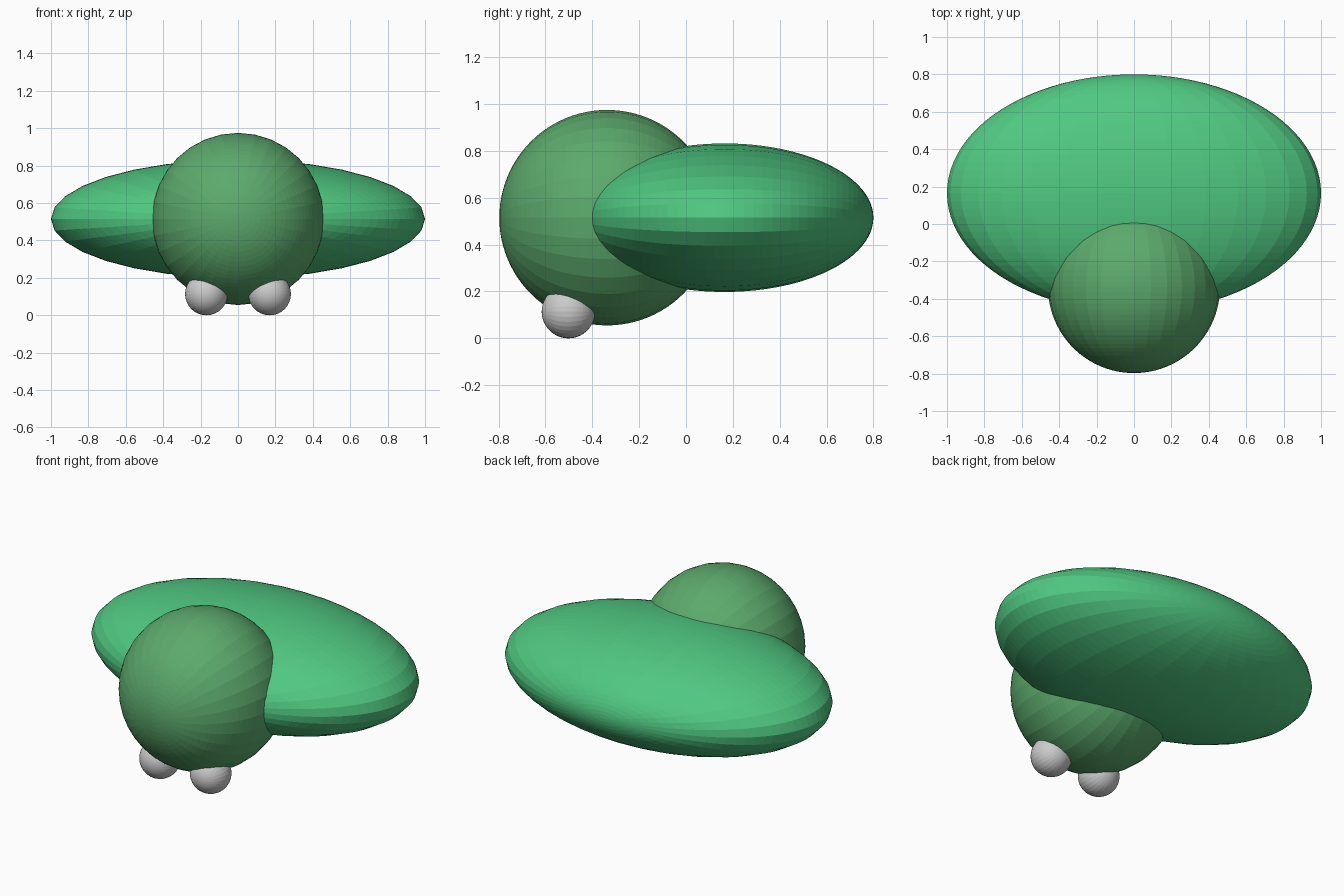
import bpy
from math import radians

if "Cube" in bpy.data.objects:
    bpy.data.objects.remove(bpy.data.objects["Cube"])


def material(name, rgb):
    mat = bpy.data.materials.new(name)
    mat.diffuse_color = (*rgb, 1)
    mat.use_nodes = True
    mat.node_tree.nodes["Principled BSDF"].inputs["Base Color"].default_value = mat.diffuse_color
    return mat


def ellipsoid(name, centre, radii, mat=None):
    """Faceted ball with its poles along y."""
    bpy.ops.mesh.primitive_uv_sphere_add(segments=32, ring_count=48, radius=1)
    ob = bpy.context.object
    ob.name = name
    ob.rotation_euler.x = radians(90)
    bpy.ops.object.transform_apply(location=False, rotation=True, scale=False)
    ob.scale = radii
    ob.location = centre
    bpy.ops.object.transform_apply(location=False, rotation=False, scale=True)
    if mat:
        ob.data.materials.append(mat)
    return ob


light_green = material("light_green", (0.08, 0.58, 0.22))
leaf_green = material("leaf_green", (0.107, 0.40, 0.15))

# Wide flattened body and round head
ellipsoid("body", (0, 0.165, 0.515), (1.0, 0.635, 0.317), light_green)
ellipsoid("head", (0, -0.337, 0.515), (0.46, 0.46, 0.46), leaf_green)

# Pair of small balls under the head
for side, label in ((-1, "left"), (1, "right")):
    ellipsoid(f"foot_{label}", (side * 0.169, -0.502, 0.114), (0.114, 0.114, 0.114))
